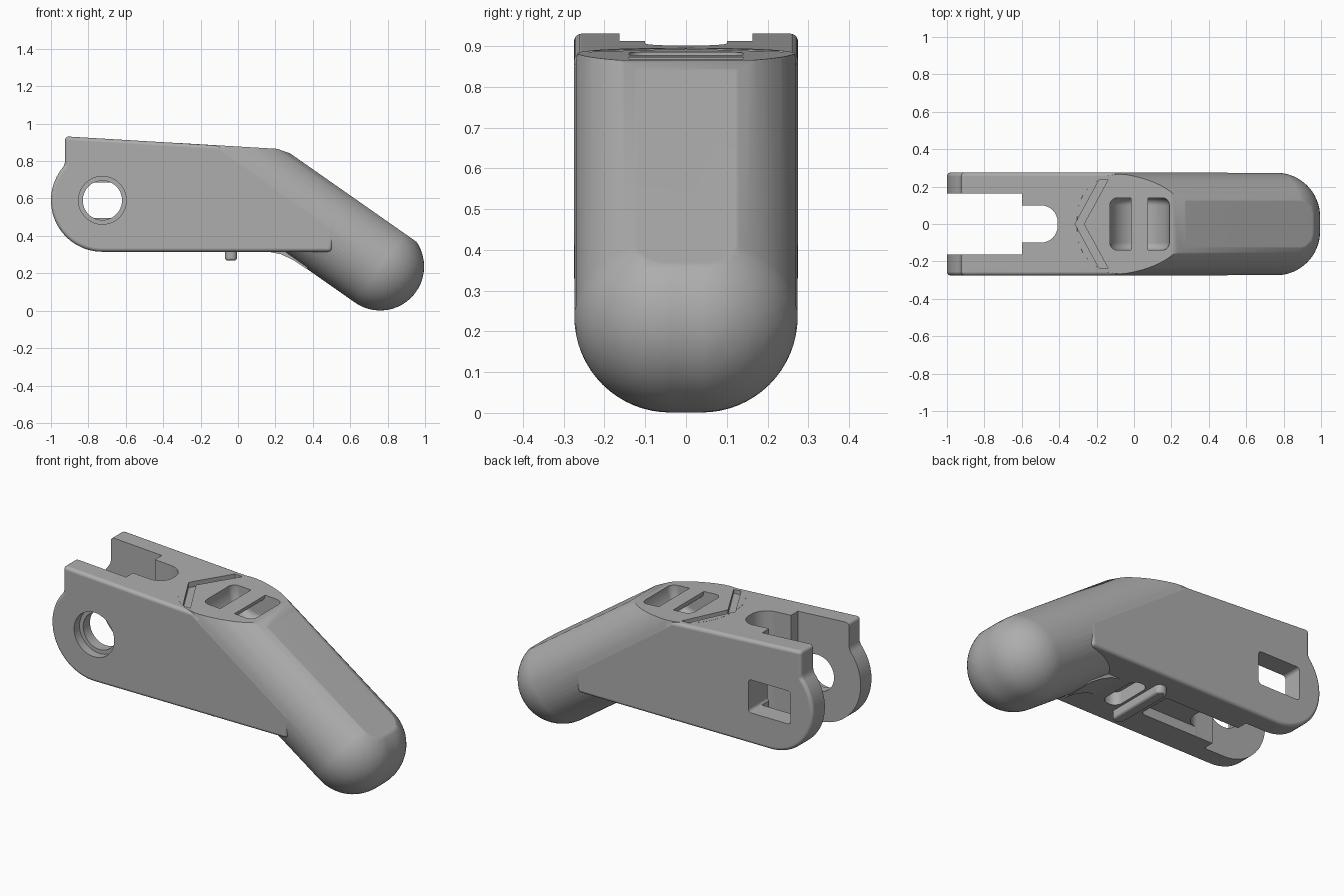
import bpy, bmesh
from math import sin, cos, radians, pi
from mathutils import Vector, Matrix

cube = bpy.data.objects.get("Cube")
if cube:
    bpy.data.objects.remove(cube)

grey = bpy.data.materials.new("plain grey")
grey.use_nodes = True
grey.diffuse_color = (0.42, 0.42, 0.42, 1)
grey.node_tree.nodes["Principled BSDF"].inputs["Base Color"].default_value = (0.42, 0.42, 0.42, 1)


def to_object(name, bm):
    bmesh.ops.recalc_face_normals(bm, faces=bm.faces)
    mesh = bpy.data.meshes.new(name)
    bm.to_mesh(mesh)
    bm.free()
    mesh.materials.append(grey)
    ob = bpy.data.objects.new(name, mesh)
    bpy.context.collection.objects.link(ob)
    return ob


def prism(name, outline, low, high, axis="y"):
    """Extrude an outline along y (x, z points) or along z (x, y points)."""
    bm = bmesh.new()
    place = (lambda a, b: (a, low, b)) if axis == "y" else (lambda a, b: (a, b, low))
    face = bm.faces.new([bm.verts.new(place(a, b)) for a, b in outline])
    moved = bmesh.ops.extrude_face_region(bm, geom=[face])["geom"]
    step = Vector((0, high - low, 0)) if axis == "y" else Vector((0, 0, high - low))
    bmesh.ops.translate(bm, vec=step, verts=[v for v in moved if isinstance(v, bmesh.types.BMVert)])
    return to_object(name, bm)


def arc(cx, cy, r, start, end, n=24):
    angles = [radians(start + (end - start) * i / n) for i in range(n + 1)]
    return [(cx + r * cos(a), cy + r * sin(a)) for a in angles]


def rounded_box(x0, x1, y0, y1, r):
    return (arc(x1 - r, y1 - r, r, 0, 90, 8) + arc(x0 + r, y1 - r, r, 90, 180, 8)
            + arc(x0 + r, y0 + r, r, 180, 270, 8) + arc(x1 - r, y0 + r, r, 270, 360, 8))


def apply(ob, kind, **settings):
    mod = ob.modifiers.new(kind.lower(), kind)
    for key, value in settings.items():
        setattr(mod, key, value)
    bpy.ops.object.select_all(action="DESELECT")
    bpy.context.view_layer.objects.active = ob
    ob.select_set(True)
    bpy.ops.object.modifier_apply(modifier=mod.name)


def combine(ob, other, operation):
    apply(ob, "BOOLEAN", operation=operation, object=other, solver="EXACT")
    bpy.data.objects.remove(other)


def bevel(ob, width, segments=5):
    apply(ob, "BEVEL", width=width, segments=segments, limit_method="ANGLE", angle_limit=radians(30))


# Slab with a round pivot end and rounded rims
PX, PZ = -0.725, 0.59
outline = arc(PX, PZ, 0.275, 136.7, 270, 32)
outline += [(0.5, 0.315), (0.517, 0.447), (-0.1, 0.883), (-0.925, 0.932)]
body = prism("bracket_body", outline, -0.275, 0.275)
bevel(body, 0.035)

# Angled leg: hull of four spheres, flattened on top and under the deck
bm = bmesh.new()
for x, z in ((0.76, 0.236), (-0.08, 0.824)):
    for y in (-0.039, 0.039):
        bmesh.ops.create_uvsphere(bm, u_segments=48, v_segments=32, radius=0.235,
                                  matrix=Matrix.Translation((x, y, z)) @ Matrix.Rotation(pi / 2, 4, "X"))
leg_top, deck = Vector((0.574, 0, 0.82)), Vector((0.059, 0, 1))
planes = [((0.28, 0, 0.84), leg_top), ((0.2, 0, 0.866), deck), ((0.245, 0, 0.853), leg_top + deck)]


def rehull(mesh):
    bmesh.ops.delete(mesh, geom=mesh.edges[:], context="EDGES_FACES")
    result = bmesh.ops.convex_hull(mesh, input=mesh.verts[:])
    spare = {g for g in result["geom_interior"] + result["geom_unused"] if isinstance(g, bmesh.types.BMVert)}
    bmesh.ops.delete(mesh, geom=list(spare), context="VERTS")


rehull(bm)
for point, normal in planes:
    bmesh.ops.bisect_plane(bm, geom=bm.verts[:] + bm.edges[:] + bm.faces[:],
                           plane_co=point, plane_no=normal, clear_outer=True)
    rim = [e for e in bm.edges if e.is_boundary]
    bmesh.ops.holes_fill(bm, edges=rim, sides=0)
leg = to_object("leg", bm)
combine(body, leg, "UNION")

# Soft wedge inside the knee
knee = prism("knee_wedge", [(0.17, 0.314), (0.23, 0.302), (0.3, 0.268), (0.37, 0.221),
                            (0.4, 0.4), (0.17, 0.4)], -0.1, 0.1)
combine(body, knee, "UNION")

# Fork gap and its narrower round end
combine(body, prism("fork_gap", [(-1.2, -0.163), (-0.6, -0.163), (-0.6, 0.163), (-1.2, 0.163)],
                    0.1, 1.2, "z"), "DIFFERENCE")
combine(body, prism("fork_gap_end", rounded_box(-0.8, -0.408, -0.1, 0.1, 0.09),
                    0.1, 1.2, "z"), "DIFFERENCE")

# Pivot openings: stepped round one in front, rectangular one behind
combine(body, prism("pivot_hole", arc(PX, PZ, 0.105, 0, 352.5, 47), -0.4, 0), "DIFFERENCE")
combine(body, prism("pivot_recess", arc(PX, PZ, 0.128, 0, 352.5, 47), -0.4, -0.225), "DIFFERENCE")
combine(body, prism("nut_window", rounded_box(PX - 0.135, PX + 0.135, PZ - 0.095, PZ + 0.095, 0.02),
                    0, 0.4), "DIFFERENCE")

# Chevron groove in the deck
chevron = [(-0.315, 0), (-0.185, -0.238), (-0.138, -0.238), (-0.268, 0), (-0.138, 0.238), (-0.185, 0.238)]
combine(body, prism("chevron_groove", chevron, 0.865, 1.1, "z"), "DIFFERENCE")

# Curved strap tunnel joining the two deck pockets
tunnel = prism("strap_tunnel", arc(0.03, 0.876, 0.16, 0, 352.5, 47), -0.14, 0.14)
bevel(tunnel, 0.04)
core = prism("strap_core", arc(0.03, 0.876, 0.046, 0, 345, 23), -0.3, 0.3)
combine(tunnel, core, "DIFFERENCE")
combine(body, tunnel, "DIFFERENCE")

# Recesses underneath
combine(body, prism("under_trough", rounded_box(-0.5, -0.13, -0.1, 0.1, 0.02),
                    0.2, 0.37, "z"), "DIFFERENCE")
combine(body, prism("under_pocket", rounded_box(0.01, 0.11, -0.13, 0.13, 0.045),
                    0.2, 0.39, "z"), "DIFFERENCE")

# Rounded cross rib underneath
rib = prism("under_rib", rounded_box(-0.07, -0.005, -0.19, 0.19, 0.03), 0.268, 0.35, "z")
bevel(rib, 0.014, 3)

for ob in (body, rib):
    bpy.ops.object.select_all(action="DESELECT")
    bpy.context.view_layer.objects.active = ob
    ob.select_set(True)
    bpy.ops.object.shade_smooth_by_angle(angle=radians(30))
    ob.modifiers.new("even_normals", "WEIGHTED_NORMAL").keep_sharp = True
